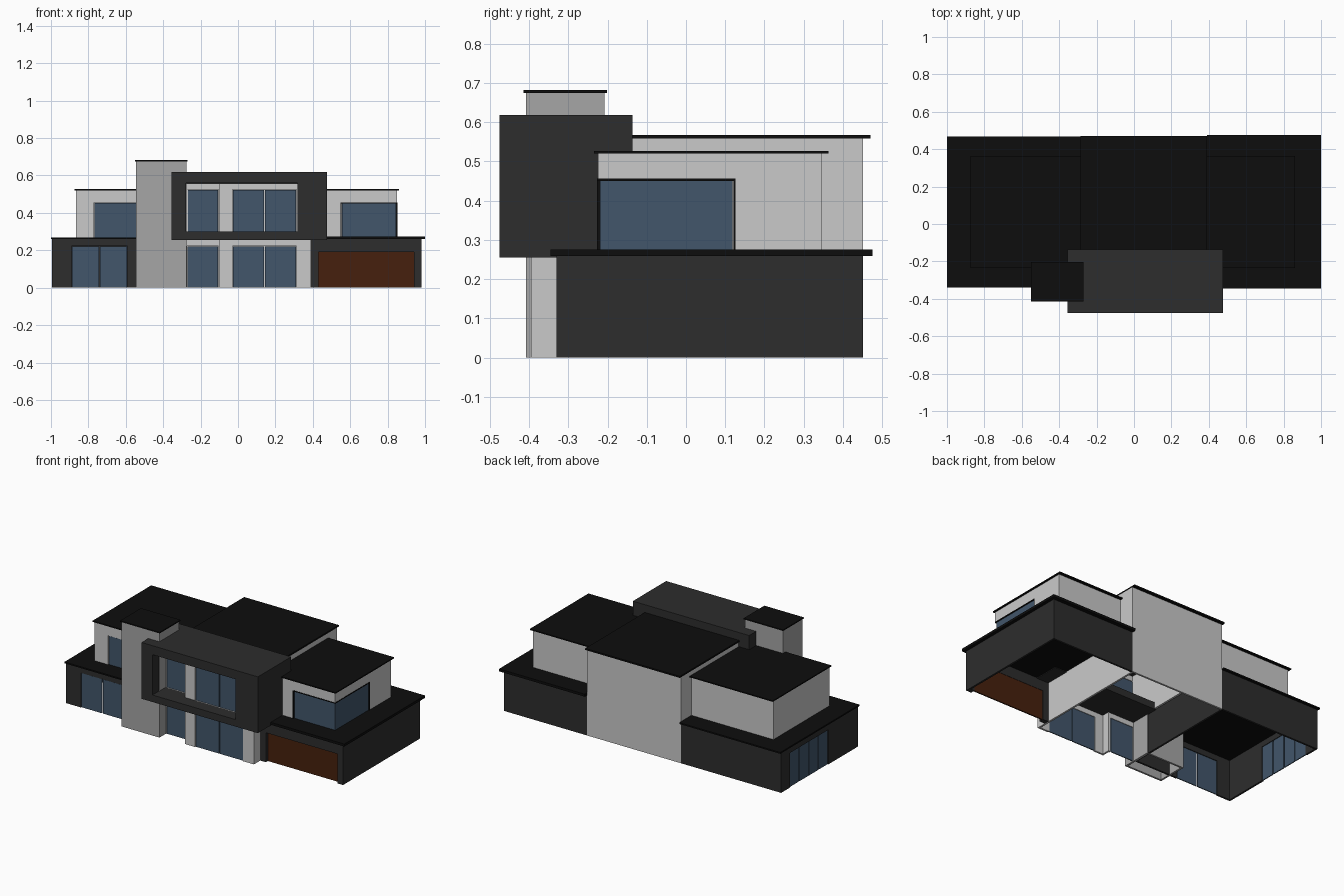
import bpy, bmesh
from mathutils import Vector

if "Cube" in bpy.data.objects:
    bpy.data.objects.remove(bpy.data.objects["Cube"])


def material(name, r, g, b):
    m = bpy.data.materials.new(name)
    m.use_nodes = True
    m.diffuse_color = (r, g, b, 1)
    m.node_tree.nodes["Principled BSDF"].inputs["Base Color"].default_value = (r, g, b, 1)
    return m


LIGHT = material("light render", 0.59, 0.59, 0.59)
GREY = material("grey stone", 0.38, 0.38, 0.38)
DARK = material("dark cladding", 0.026, 0.026, 0.026)
BLACK = material("black roofing", 0.004, 0.004, 0.004)
GLASS = material("blue glass", 0.054, 0.093, 0.147)
BROWN = material("brown timber", 0.061, 0.0144, 0.004)
T = 0.012   # wall thickness


def finish(name, bm, mat):
    bmesh.ops.recalc_face_normals(bm, faces=bm.faces[:])
    me = bpy.data.meshes.new(name)
    bm.to_mesh(me)
    bm.free()
    me.materials.append(mat)
    ob = bpy.data.objects.new(name, me)
    bpy.context.collection.objects.link(ob)
    return ob


def box(name, mat, x, y, z):
    bm = bmesh.new()
    bmesh.ops.create_cube(bm, size=1)
    for v in bm.verts:
        v.co = [r[0] + (c + 0.5) * (r[1] - r[0]) for r, c in zip((x, y, z), v.co)]
    return finish(name, bm, mat)


def wall(name, mat, axis, at, depth, span, z, holes=()):
    """Wall in the plane axis=at, thickened by depth, with (u0, u1, z0, z1) openings."""
    us = sorted(set(span) | {u for h in holes for u in h[:2]})
    zs = sorted(set(z) | {w for h in holes for w in h[2:]})

    def point(u, w):
        return Vector((at, u, w)) if axis == "x" else Vector((u, at, w))

    bm = bmesh.new()
    for u0, u1 in zip(us, us[1:]):
        for z0, z1 in zip(zs, zs[1:]):
            mu, mz = (u0 + u1) / 2, (z0 + z1) / 2
            if not any(h[0] < mu < h[1] and h[2] < mz < h[3] for h in holes):
                bm.faces.new([bm.verts.new(point(*p)) for p in
                              ((u0, z0), (u1, z0), (u1, z1), (u0, z1))])
    bmesh.ops.remove_doubles(bm, verts=bm.verts[:], dist=0.0001)
    ext = bmesh.ops.extrude_face_region(bm, geom=bm.faces[:], use_keep_orig=True)
    shift = Vector((depth, 0, 0)) if axis == "x" else Vector((0, depth, 0))
    bmesh.ops.translate(bm, vec=shift,
                        verts=[g for g in ext["geom"] if isinstance(g, bmesh.types.BMVert)])
    return finish(name, bm, mat)


def panes(name, axis, at, hole, count):
    """Row of glass panes with narrow gaps between them."""
    u0, u1, z0, z1 = hole
    step, gap = (u1 - u0) / count, 0.003
    for i in range(count):
        u = (u0 + i * step + gap, u0 + (i + 1) * step - gap)
        d = (at, at + 0.006)
        x, y = (d, u) if axis == "x" else (u, d)
        box(f"{name}_{i + 1}", GLASS, x, y, (z0, z1 - gap))


FRONT, BACK = -0.33, 0.452
LX, CL, CR, RX = -0.995, -0.28, 0.39, 0.98

# Left ground wing
left_win = (-0.89, -0.59, 0, 0.223)
side_win = (-0.03, 0.36, 0, 0.223)
wall("left_wing_front", DARK, "y", FRONT, T, (LX, CL), (0, 0.26), [left_win])
wall("left_wing_side", DARK, "x", LX, T, (FRONT, BACK), (0, 0.26), [side_win])
wall("left_wing_back", DARK, "y", BACK, -T, (LX, CL), (0, 0.26))
wall("left_wing_inner", DARK, "x", CL, -T, (FRONT, BACK), (0, 0.26))
panes("left_wing_window", "y", FRONT + 0.005, left_win, 2)
panes("left_wing_side_window", "x", LX + 0.005, side_win, 4)
box("left_wing_roof", BLACK, (-1, CL), (-0.34, 0.468), (0.259, 0.268))

# Garage wing
door = (0.43, 0.942, 0, 0.19)
wall("garage_front", DARK, "y", FRONT, 0.03, (CR, RX), (0, 0.26), [door])
wall("garage_side", DARK, "x", RX, -T, (FRONT, BACK), (0, 0.26))
wall("garage_back", DARK, "y", BACK, -T, (CR, RX), (0, 0.26))
box("garage_door", BROWN, door[:2], (FRONT + 0.02, FRONT + 0.028), door[2:])
box("garage_roof", BLACK, (CR, 1), (-0.345, 0.476), (0.259, 0.275))

# Central block: the entrance bay steps back beside the main bay
FY, EY, STEP, TOP = -0.395, -0.345, -0.1, 0.558
main_wins = [(-0.03, 0.313, 0, 0.223), (-0.03, 0.313, 0.3, 0.525)]
entry_wins = [(-0.272, -0.104, 0, 0.223), (-0.272, -0.104, 0.3, 0.525)]
wall("main_bay_front", LIGHT, "y", FY, T, (STEP, CR), (0, TOP), main_wins)
wall("entrance_front", LIGHT, "y", EY, T, (CL, STEP), (0, TOP), entry_wins)
wall("entrance_return", LIGHT, "x", STEP, T, (FY + T, EY + T), (0, TOP))
for level, m, e in zip(("lower", "upper"), main_wins, entry_wins):
    panes(f"main_{level}_window", "y", FY + 0.006, m, 2)
    panes(f"entrance_{level}_window", "y", EY + 0.006, e, 1)
wall("centre_right_wall", LIGHT, "x", CR, -T, (FY, BACK), (0, TOP))
wall("centre_left_wall", LIGHT, "x", CL, T, (EY, BACK), (0.26, TOP))
wall("centre_back_wall", LIGHT, "y", BACK, -T, (CL, CR), (0, TOP))
box("centre_roof", BLACK, (CL - 0.005, CR), (-0.14, 0.47), (TOP, 0.568))

# Projecting frame around the upper bay
FX0, FX1, FY0, FY1, FZ0, FZ1 = -0.355, 0.475, -0.476, -0.137, 0.255, 0.618
box("frame_base", DARK, (FX0, FX1), (FY0, FY1), (FZ0, 0.3))
box("frame_top", DARK, (FX0, FX1), (FY0, FY1), (0.56, FZ1))
box("frame_left", DARK, (FX0, -0.277), (FY0, FY1), (0.3, 0.56))
box("frame_right", DARK, (0.317, FX1), (FY0, EY), (0.3, 0.56))
box("frame_right_rear", DARK, (CR, FX1), (EY, FY1), (0.3, 0.56))

# Chimney tower, open underneath
CX0, CX1, CY0, CY1, CZ = -0.545, -0.275, -0.408, -0.208, 0.675
for n, y, d in (("front", CY0, T), ("back", CY1, -T)):
    wall(f"tower_{n}", GREY, "y", y, d, (CX0, CX1), (0, CZ))
for n, x, d in (("left", CX0, T), ("right", CX1, -T)):
    wall(f"tower_{n}", GREY, "x", x, d, (CY0 + T, CY1 - T), (0, CZ))
box("tower_cap", BLACK, (CX0 - 0.006, CX1 + 0.006), (CY0 - 0.006, CY1 + 0.006), (CZ, 0.682))

# Upper rooms on both wings
UF, UB, UT = -0.225, 0.345, 0.52
UL, UR = -0.865, 0.85
upper_win = (-0.77, -0.5, 0.268, 0.455)
wall("left_room_front", LIGHT, "y", UF, T, (UL, CL), (0.268, UT), [upper_win])
wall("left_room_side", LIGHT, "x", UL, T, (UF, UB), (0.268, UT))
wall("left_room_back", LIGHT, "y", UB, -T, (UL, CL), (0.268, UT))
panes("left_room_window", "y", UF + 0.005, upper_win, 1)
box("left_room_roof", BLACK, (UL - 0.008, CL), (UF - 0.01, UB + 0.018), (UT, 0.527))

# The right room has a window wrapping its front corner
corner_front = (0.55, UR, 0.275, 0.455)
corner_side = (UF, 0.125, 0.275, 0.455)
wall("right_room_front", LIGHT, "y", UF, T, (CR, UR), (0.275, UT), [corner_front])
wall("right_room_side", LIGHT, "x", UR, -T, (UF, UB), (0.275, UT), [corner_side])
wall("right_room_back", LIGHT, "y", UB, -T, (CR, UR), (0.275, UT))
panes("corner_front_window", "y", UF + 0.006, (0.553, UR - 0.003, 0.275, 0.453), 1)
panes("corner_side_window", "x", UR - 0.01, (UF + 0.004, 0.122, 0.275, 0.453), 1)
box("corner_front_header", BLACK, (0.55, UR + 0.002), (UF - 0.002, UF + T), (0.45, 0.456))
box("corner_side_header", BLACK, (UR - T, UR + 0.002), (UF, 0.126), (0.45, 0.456))
box("corner_side_jamb", BLACK, (UR - T, UR + 0.002), (0.121, 0.126), (0.275, 0.455))
box("corner_front_jamb", BLACK, (0.549, 0.554), (UF - 0.002, UF + T), (0.275, 0.455))
box("right_room_roof", BLACK, (CR, UR + 0.01), (UF - 0.01, UB + 0.018), (UT, 0.527))
